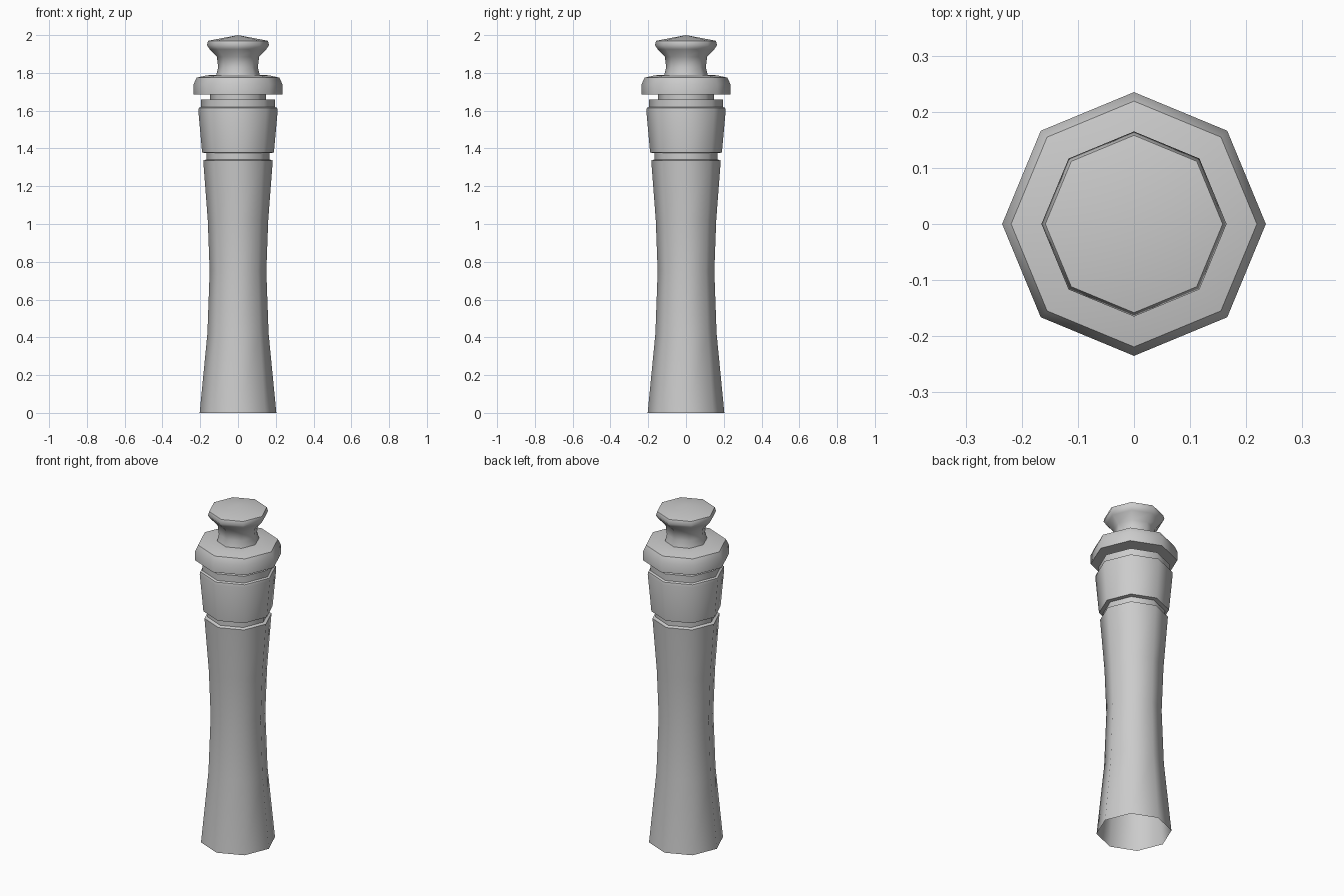
import bpy, bmesh, math

if "Cube" in bpy.data.objects:
    bpy.data.objects.remove(bpy.data.objects["Cube"])

SIDES = 8


def lathe(name, profile):
    """Turn a (radius, height) profile into an octagonal open shell."""
    bm = bmesh.new()
    rings = []
    for r, z in profile:
        if r == 0:
            rings.append([bm.verts.new((0, 0, z))] * SIDES)
        else:
            rings.append([bm.verts.new((r * math.cos(math.tau * i / SIDES),
                                        r * math.sin(math.tau * i / SIDES), z))
                          for i in range(SIDES)])
    for low, high in zip(rings, rings[1:]):
        for i in range(SIDES):
            j = (i + 1) % SIDES
            corners = dict.fromkeys((low[i], low[j], high[j], high[i]))
            bm.faces.new(list(corners))
    mesh = bpy.data.meshes.new(name)
    bm.to_mesh(mesh)
    bm.free()
    obj = bpy.data.objects.new(name, mesh)
    bpy.context.collection.objects.link(obj)
    bpy.ops.object.select_all(action='DESELECT')
    obj.select_set(True)
    bpy.context.view_layer.objects.active = obj
    bpy.ops.object.shade_smooth_by_angle(angle=math.radians(50))
    return obj


# Waisted shaft, open at the bottom, ending in a narrow groove
lathe("shaft", [(0.203, 0), (0.162, 0.42), (0.15, 0.75), (0.16, 1.02),
                (0.184, 1.335), (0.167, 1.342), (0.167, 1.375)])

# Tapered collar with a stepped top and recessed neck
lathe("collar", [(0.167, 1.375), (0.19, 1.378), (0.21, 1.60), (0.207, 1.615),
                 (0.195, 1.62), (0.195, 1.66), (0.148, 1.66), (0.148, 1.685)])

# Overhanging rounded ring
lathe("ring", [(0.148, 1.685), (0.235, 1.685), (0.235, 1.74), (0.219, 1.775),
               (0.165, 1.787), (0.115, 1.79)])

# Flared knob with a shallow pointed top
lathe("knob", [(0.115, 1.79), (0.105, 1.83), (0.112, 1.885), (0.15, 1.925),
               (0.165, 1.947), (0.158, 1.97), (0, 2.0)])
